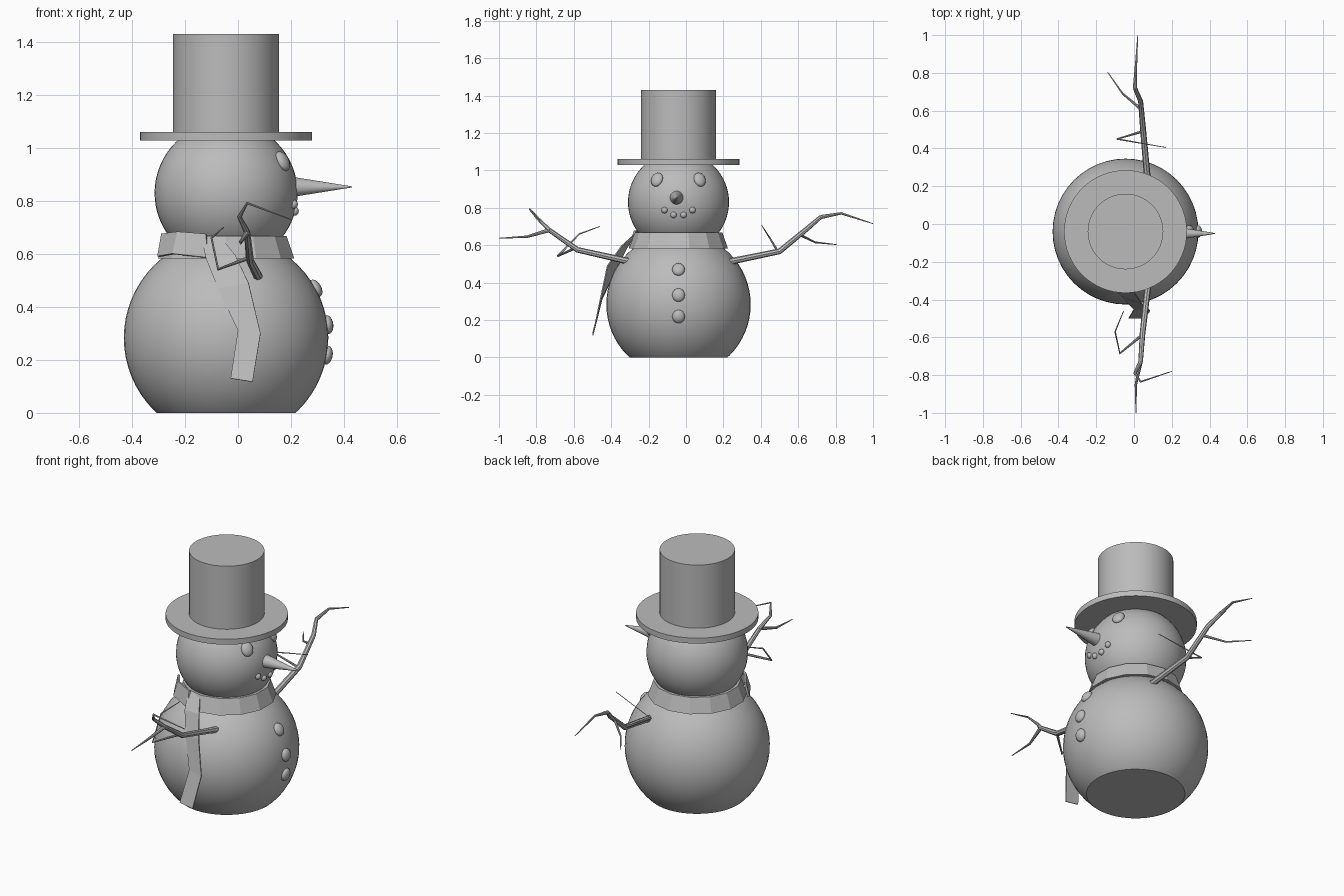
import bpy, bmesh, math
from mathutils import Vector

if "Cube" in bpy.data.objects:
    bpy.data.objects.remove(bpy.data.objects["Cube"])

CX, CY = -0.045, -0.04          # vertical axis of the figure; the face looks along +x
BODY = (Vector((CX, CY, 0.283)), 0.386)
HEAD = (Vector((CX, CY, 0.83)), 0.27)

grey = bpy.data.materials.new("plain_grey")
grey.diffuse_color = (0.5, 0.5, 0.5, 1)
grey.use_nodes = True
grey.node_tree.nodes["Principled BSDF"].inputs["Base Color"].default_value = grey.diffuse_color


def finish(ob, name, smooth=True):
    ob.name = name
    ob.data.materials.clear()
    ob.data.materials.append(grey)
    if smooth:
        bpy.ops.object.select_all(action='DESELECT')
        ob.select_set(True)
        bpy.context.view_layer.objects.active = ob
        bpy.ops.object.shade_smooth_by_angle(angle=math.radians(35))
    return ob


def ball(name, centre, r):
    bpy.ops.mesh.primitive_uv_sphere_add(segments=48, ring_count=32, radius=r, location=centre)
    return finish(bpy.context.object, name)


def drum(name, z0, z1, r0, r1, sides=64, smooth=True):
    bpy.ops.mesh.primitive_cone_add(vertices=sides, radius1=r0, radius2=r1, depth=z1 - z0,
                                    location=(CX, CY, (z0 + z1) / 2))
    return finish(bpy.context.object, name, smooth)


def pebble(name, part, y, z, ry, rz, thick):
    """Flattened ball lying on the front of a snowball."""
    c, r = part
    dy, dz = y - c.y, z - c.z
    n = Vector((math.sqrt(r * r - dy * dy - dz * dz), dy, dz))
    bpy.ops.mesh.primitive_uv_sphere_add(segments=16, ring_count=10, radius=1, location=c + n)
    ob = bpy.context.object
    ob.scale = (thick, ry, rz)
    ob.rotation_euler = (0, -math.atan2(n.z, math.hypot(n.x, n.y)), math.atan2(n.y, n.x))
    return finish(ob, name)


def twig(name, points, r0, r1):
    """Tapered stick through the points."""
    cu = bpy.data.curves.new(name, 'CURVE')
    cu.dimensions = '3D'
    cu.bevel_depth = 1
    cu.bevel_resolution = 2
    cu.use_fill_caps = True
    sp = cu.splines.new('POLY')
    sp.points.add(len(points) - 1)
    for i, (p, q) in enumerate(zip(sp.points, points)):
        p.co = (*q, 1)
        p.radius = r0 + (r1 - r0) * i / (len(points) - 1)
    ob = bpy.data.objects.new(name, cu)
    bpy.context.collection.objects.link(ob)
    bpy.ops.object.select_all(action='DESELECT')
    ob.select_set(True)
    bpy.context.view_layer.objects.active = ob
    bpy.ops.object.convert(target='MESH')
    return finish(bpy.context.object, name)


# snowballs, the lower one cut flat at the ground
body = ball("body", *BODY)
bm = bmesh.new()
bm.from_mesh(body.data)
cut = bmesh.ops.bisect_plane(bm, geom=bm.verts[:] + bm.edges[:] + bm.faces[:],
                             plane_co=(0, 0, -BODY[0].z), plane_no=(0, 0, -1), clear_outer=True)
bmesh.ops.contextual_create(bm, geom=[e for e in cut["geom_cut"] if isinstance(e, bmesh.types.BMEdge)])
bm.to_mesh(body.data)
bm.free()
finish(body, "body")
ball("head", *HEAD)

# top hat
drum("hat_brim", 1.028, 1.06, 0.325, 0.325)
drum("hat_crown", 1.05, 1.43, 0.2, 0.2)

# scarf: faceted collar, knot and hanging tail
drum("scarf_collar", 0.583, 0.668, 0.264, 0.234, 14, False)


def strip(name, rows, thick):
    """Flat cloth strip from rows of left and right edge points."""
    verts = [p for row in rows for p in row]
    faces = [(2 * i, 2 * i + 2, 2 * i + 3, 2 * i + 1) for i in range(len(rows) - 1)]
    me = bpy.data.meshes.new(name)
    me.from_pydata(verts, [], faces)
    ob = bpy.data.objects.new(name, me)
    bpy.context.collection.objects.link(ob)
    mod = ob.modifiers.new("thickness", 'SOLIDIFY')
    mod.thickness = thick
    mod.offset = 0
    return finish(ob, name, False)


strip("scarf_fold", [((-0.285, -0.14, 0.675), (-0.300, -0.15, 0.59)),
                     ((-0.225, -0.225, 0.683), (-0.245, -0.24, 0.60)),
                     ((-0.12, -0.275, 0.675), (-0.11, -0.30, 0.585))], 0.012)
strip("scarf_tail", [((-0.14, -0.26, 0.67), (-0.06, -0.265, 0.655)),
                     ((-0.12, -0.32, 0.58), (-0.01, -0.345, 0.595)),
                     ((-0.075, -0.375, 0.47), (0.04, -0.42, 0.49)),
                     ((0.0, -0.45, 0.31), (0.085, -0.46, 0.30)),
                     ((-0.028, -0.498, 0.13), (0.055, -0.498, 0.117))], 0.006)

# carrot nose
bpy.ops.mesh.primitive_cone_add(vertices=24, radius1=0.042, radius2=0.002, depth=0.25,
                                location=(0.305, -0.05, 0.853), rotation=(0, math.pi / 2, 0))
finish(bpy.context.object, "nose")

# eyes, mouth stones and buttons
for y in (-0.155, 0.073):
    pebble("eye", HEAD, y, 0.95, 0.034, 0.04, 0.022)
for y, z in ((-0.115, 0.787), (-0.067, 0.761), (-0.013, 0.761), (0.035, 0.787)):
    pebble("mouth_stone", HEAD, y, z, 0.017, 0.017, 0.015)
for z in (0.47, 0.333, 0.218):
    pebble("button", BODY, CY, z, 0.034, 0.036, 0.022)

# left arm and its twigs
twig("left_arm", [(0.075, 0.2, 0.505), (0.048, 0.5, 0.567), (0.035, 0.65, 0.69),
                  (0.005, 0.72, 0.75)], 0.018, 0.011)
twig("left_arm_tip", [(0.005, 0.72, 0.75), (0.01, 0.83, 0.77), (0.02, 1.0, 0.715)], 0.011, 0.002)
twig("left_outer_twig", [(0.035, 0.61, 0.655), (-0.06, 0.69, 0.615), (-0.14, 0.805, 0.603)], 0.008, 0.002)
twig("left_inner_twig", [(0.045, 0.49, 0.567), (-0.09, 0.45, 0.635), (0.17, 0.405, 0.705)], 0.007, 0.002)

# right arm and its twigs
twig("right_arm", [(0.078, -0.29, 0.51), (0.045, -0.58, 0.575), (0.035, -0.73, 0.68)], 0.018, 0.012)
twig("right_upper_twig", [(0.035, -0.73, 0.68), (0.005, -0.79, 0.74), (0.035, -0.835, 0.792),
                          (0.2, -0.78, 0.73)], 0.012, 0.002)
twig("right_arm_tip", [(0.035, -0.73, 0.68), (0.01, -0.85, 0.645), (0.01, -1.0, 0.637)], 0.011, 0.002)
twig("right_inner_twig", [(0.04, -0.59, 0.585), (-0.075, -0.685, 0.542), (-0.1, -0.57, 0.66),
                          (-0.055, -0.46, 0.7)], 0.008, 0.002)
